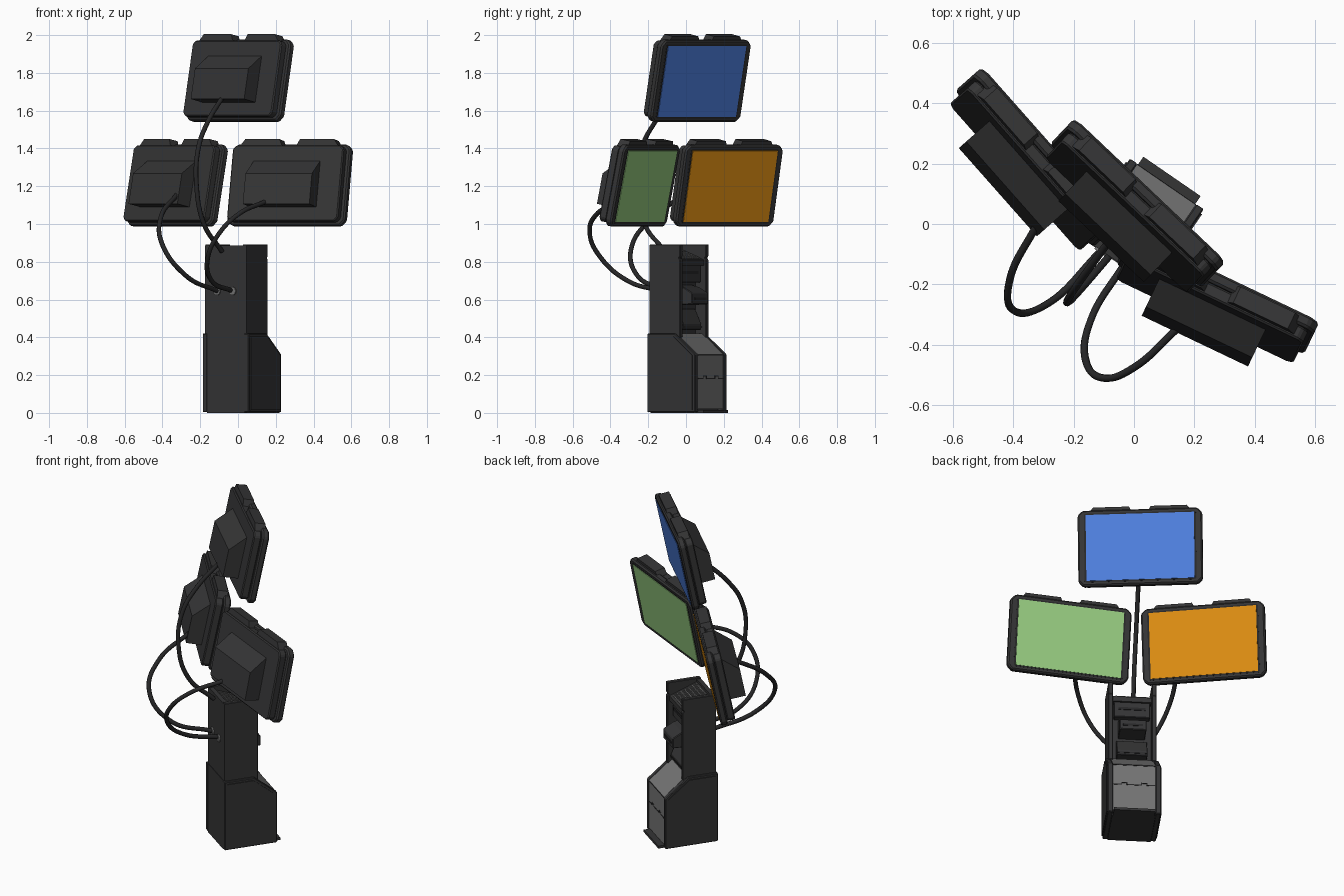
import bpy, bmesh, math
from mathutils import Matrix, Vector

cube = bpy.data.objects.get("Cube")
if cube:
    bpy.data.objects.remove(cube)


def material(name, rgb):
    m = bpy.data.materials.new(name)
    m.use_nodes = True
    m.diffuse_color = (*rgb, 1)
    m.node_tree.nodes["Principled BSDF"].inputs["Base Color"].default_value = (*rgb, 1)
    return m


CHARCOAL = material("charcoal", (0.035, 0.035, 0.036))
BLACK = material("near_black", (0.02, 0.02, 0.021))
GREY = material("mid_grey", (0.17, 0.17, 0.17))
BLUE = material("screen_blue", (0.075, 0.21, 0.72))
ORANGE = material("screen_orange", (0.70, 0.26, 0.006))
GREEN = material("screen_green", (0.31, 0.61, 0.22))


def extrude(name, outline, lo, hi, axis, mat, frame, bevel=0):
    """Extrude a 2D outline along x (outline is y, z), y (x, z) or z (x, y)."""
    place = {"x": lambda p, d: (d, p[0], p[1]),
             "y": lambda p, d: (p[0], d, p[1]),
             "z": lambda p, d: (p[0], p[1], d)}[axis]
    bm = bmesh.new()
    a = [bm.verts.new(place(p, lo)) for p in outline]
    b = [bm.verts.new(place(p, hi)) for p in outline]
    bm.faces.new(a)
    bm.faces.new(b)
    n = len(outline)
    for i in range(n):
        j = (i + 1) % n
        bm.faces.new((a[i], a[j], b[j], b[i]))
    bmesh.ops.recalc_face_normals(bm, faces=bm.faces)
    me = bpy.data.meshes.new(name)
    bm.to_mesh(me)
    bm.free()
    me.materials.append(mat)
    ob = bpy.data.objects.new(name, me)
    ob.matrix_world = frame
    bpy.context.collection.objects.link(ob)
    if bevel:
        mod = ob.modifiers.new("bevel", "BEVEL")
        mod.width = bevel
        mod.segments = 1
    return ob


def box(name, x, y, z, mat, frame, bevel=0):
    rect = [(x[0], z[0]), (x[1], z[0]), (x[1], z[1]), (x[0], z[1])]
    return extrude(name, rect, y[0], y[1], "y", mat, frame, bevel)


def chamfered(w, h, c):
    """Rectangle outline with cut corners, half sizes w and h."""
    return [(-w + c, -h), (w - c, -h), (w, -h + c), (w, h - c),
            (w - c, h), (-w + c, h), (-w, h - c), (-w, -h + c)]


def frame_at(pos, yaw, tilt=0):
    return (Matrix.Translation(pos) @ Matrix.Rotation(-math.radians(yaw), 4, "Z")
            @ Matrix.Rotation(-math.radians(tilt), 4, "X"))


# Monitors: rim, rear shell, top tabs, wedge housing and coloured display
def monitor(side, pos, yaw, colour):
    f = frame_at(pos, yaw, 11.5)
    extrude(side + "_monitor_rim", chamfered(0.345, 0.22, 0.028), -0.04, 0, "y", CHARCOAL, f, 0.008)
    extrude(side + "_monitor_shell", chamfered(0.325, 0.205, 0.02), -0.085, -0.04, "y", CHARCOAL, f, 0.006)
    for s in (-1, 1):
        tab = [(s * 0.04, 0.2), (s * 0.06, 0.24), (s * 0.26, 0.24), (s * 0.29, 0.2)]
        extrude(side + "_monitor_tab", tab, -0.075, -0.015, "y", CHARCOAL, f)
    wedge = [(-0.08, -0.13), (-0.172, -0.13), (-0.172, 0.035), (-0.08, 0.125)]
    extrude(side + "_monitor_housing", wedge, -0.195, 0.195, "x", CHARCOAL, f)
    extrude(side + "_display_border", chamfered(0.31, 0.2, 0.008), -0.002, 0.001, "y", BLACK, f)
    box(side + "_display", (-0.3, 0.3), (0, 0.004), (-0.192, 0.192), colour, f)


monitor("upper", (0.025, 0.083, 1.755), 43.5, BLUE)
monitor("right", (-0.305, 0.234, 1.2), 48.5, ORANGE)
monitor("left", (0.285, -0.212, 1.2), 25.5, GREEN)

# Base cabinet: sloped cheeks with raised side plates around a grey front
T = frame_at((0.021, 0.005, 0), 34.5)


def sloped(back, front, low, high, knee, shoulder):
    return [(back, low), (front, low), (front, knee), (shoulder, high), (back, high)]


for s in (-1, 1):
    name = "left" if s > 0 else "right"
    extrude(name + "_base_cheek", sloped(-0.155, 0.155, 0.004, 0.42, 0.31, 0.02),
            s * 0.118, s * 0.148, "x", CHARCOAL, T, 0.004)
    extrude(name + "_base_side_plate", sloped(-0.14, 0.138, 0.015, 0.405, 0.305, 0.015),
            s * 0.147, s * 0.153, "x", CHARCOAL, T)
extrude("base_core", sloped(-0.153, 0.12, 0, 0.418, 0.3, 0.0), -0.12, 0.12, "x", CHARCOAL, T)
extrude("base_front_panel", [(0.1, 0.02), (0.152, 0.02), (0.152, 0.31), (0.02, 0.42), (0.0, 0.42), (0.1, 0.3)],
        -0.118, 0.118, "x", GREY, T)
box("front_panel_crease", (-0.118, 0.118), (0.15, 0.154), (0.304, 0.308), BLACK, T)

# Stepped seam across the grey front
for x0, x1, z in ((-0.118, -0.07, 0.18), (-0.07, -0.04, 0.192), (-0.04, 0.04, 0.18),
                  (0.04, 0.07, 0.192), (0.07, 0.118, 0.18)):
    box("front_panel_seam", (x0, x1), (0.15, 0.154), (z, z + 0.005), BLACK, T)
for x in (-0.07, -0.04, 0.04, 0.07):
    box("seam_step", (x - 0.002, x + 0.002), (0.15, 0.154), (0.18, 0.197), BLACK, T)
box("foot_plate", (-0.115, 0.115), (0.1, 0.185), (0, 0.015), CHARCOAL, T)

# Column: back body and two cheeks that frame a recessed front
box("column_back", (-0.133, 0.133), (-0.15, -0.02), (0.4, 0.8), CHARCOAL, T)
box("column_back_wall", (-0.133, 0.133), (-0.15, -0.125), (0.8, 0.885), CHARCOAL, T)
for s in (-1, 1):
    name = "left" if s > 0 else "right"
    extrude(name + "_column_cheek", [(-0.15, 0.4), (0.048, 0.4), (0.048, 0.81), (0.04, 0.82),
                                     (0.048, 0.83), (0.048, 0.892), (-0.15, 0.892)],
            s * 0.108, s * 0.134, "x", CHARCOAL, T, 0.003)

# Sloped grille at the column top, with ribs both ways
extrude("grille_bed", [(-0.13, 0.8), (0.035, 0.78), (0.035, 0.81), (-0.13, 0.872)],
        -0.108, 0.108, "x", CHARCOAL, T)
slope = math.atan2(0.872 - 0.81, 0.165)
G = T @ Matrix.Translation((0, -0.0475, 0.842)) @ Matrix.Rotation(-slope, 4, "X")
for i in range(9):
    x = -0.088 + i * 0.022
    box("grille_rib", (x - 0.003, x + 0.003), (-0.075, 0.075), (0, 0.005), GREY, G)
for i in range(7):
    y = -0.072 + i * 0.024
    box("grille_bar", (-0.092, 0.092), (y - 0.003, y + 0.003), (0, 0.004), GREY, G)

# Recess fittings: upper panel, reader hood, key tray
box("upper_panel", (-0.1, 0.1), (-0.03, 0.02), (0.69, 0.79), CHARCOAL, T, 0.004)
box("upper_slot", (-0.075, 0.075), (0.018, 0.024), (0.735, 0.75), BLACK, T)
extrude("reader_hood", [(-0.03, 0.57), (0.085, 0.575), (0.085, 0.635), (0.03, 0.665), (-0.03, 0.68)],
        -0.075, 0.075, "x", CHARCOAL, T, 0.004)
box("reader_slot", (-0.055, 0.055), (0.083, 0.088), (0.598, 0.61), BLACK, T)
extrude("key_tray", [(-0.03, 0.44), (0.035, 0.44), (0.035, 0.47), (-0.005, 0.55), (-0.03, 0.55)],
        -0.085, 0.085, "x", CHARCOAL, T, 0.003)
box("tray_line", (-0.085, 0.085), (0.033, 0.038), (0.452, 0.458), BLACK, T)


# Cables from each housing to the column, with a socket ring at the wall
def cable(name, points):
    cu = bpy.data.curves.new(name, "CURVE")
    cu.dimensions = "3D"
    cu.bevel_depth = 0.0125
    cu.bevel_resolution = 2
    cu.use_fill_caps = True
    sp = cu.splines.new("BEZIER")
    sp.bezier_points.add(len(points) - 1)
    for bp, p in zip(sp.bezier_points, points):
        bp.co = p
        bp.handle_left_type = bp.handle_right_type = "AUTO"
    cu.materials.append(BLACK)
    ob = bpy.data.objects.new(name, cu)
    bpy.context.collection.objects.link(ob)


cable("upper_cable", [(-0.07, -0.04, 1.69), (-0.165, -0.17, 1.53), (-0.21, -0.235, 1.4),
                      (-0.22, -0.26, 1.21), (-0.18, -0.22, 1.0), (-0.085, -0.11, 0.855)])
cable("right_cable", [(-0.32, 0.0, 1.16), (-0.41, -0.18, 1.03), (-0.4, -0.285, 0.89),
                      (-0.28, -0.26, 0.73), (-0.11, -0.09, 0.645)])
cable("left_cable", [(0.15, -0.34, 1.12), (0.0, -0.475, 1.05), (-0.1, -0.51, 0.95),
                     (-0.16, -0.45, 0.82), (-0.14, -0.31, 0.7), (-0.03, -0.13, 0.645)])
for x in (-0.055, 0.045):
    ring = [(x + 0.022 * math.cos(k * math.pi / 6), 0.645 + 0.022 * math.sin(k * math.pi / 6))
            for k in range(12)]
    extrude("cable_socket", ring, -0.158, -0.148, "y", GREY, T)
